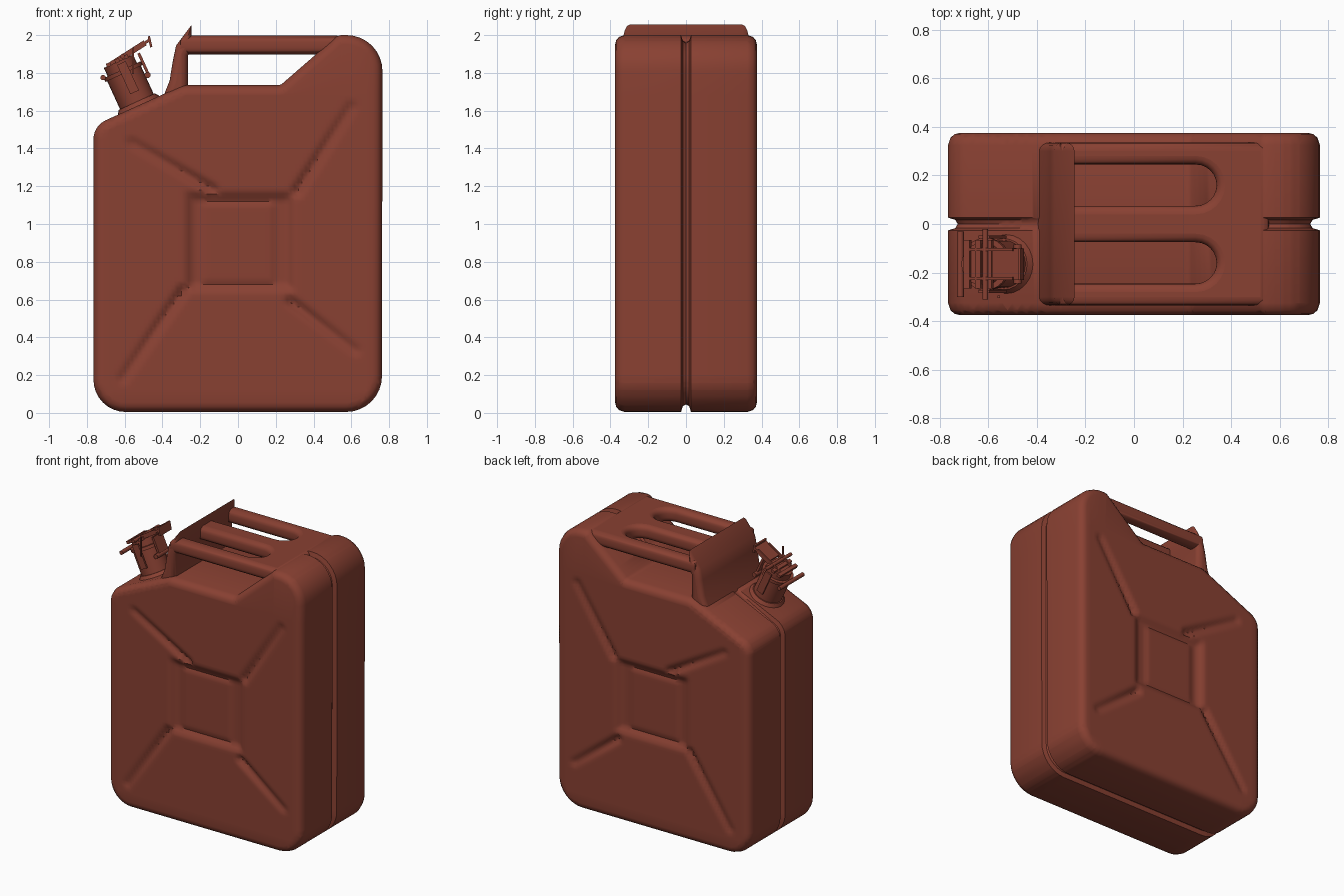
import bpy, bmesh, math
from mathutils import Matrix, Vector
from mathutils.geometry import intersect_point_line

if "Cube" in bpy.data.objects:
    bpy.data.objects.remove(bpy.data.objects["Cube"])

paint = bpy.data.materials.new("rust_red_paint")
paint.use_nodes = True
colour = (0.25, 0.052, 0.032, 1)
paint.diffuse_color = colour
for node in paint.node_tree.nodes:
    if node.type == 'BSDF_PRINCIPLED':
        node.inputs["Base Color"].default_value = colour
        node.inputs["Roughness"].default_value = 0.6


def finish(obj, angle=40):
    """Link if needed, convert to mesh, paint and smooth."""
    if obj.name not in bpy.context.scene.collection.objects:
        bpy.context.scene.collection.objects.link(obj)
    bpy.ops.object.select_all(action='DESELECT')
    obj.select_set(True)
    bpy.context.view_layer.objects.active = obj
    if obj.type == 'CURVE':
        bpy.ops.object.convert(target='MESH')
        obj = bpy.context.object
    obj.data.materials.clear()
    obj.data.materials.append(paint)
    bpy.ops.object.shade_smooth_by_angle(angle=math.radians(angle))
    return obj


def mesh_object(name, bm, angle=40):
    bmesh.ops.recalc_face_normals(bm, faces=bm.faces[:])
    mesh = bpy.data.meshes.new(name)
    bm.to_mesh(mesh)
    bm.free()
    return finish(bpy.data.objects.new(name, mesh), angle)


def rounded(corners, steps=8):
    """Closed 2D outline from (x, z, radius) corners."""
    out = []
    for i, (x, z, r) in enumerate(corners):
        p = Vector((x, z))
        a = (Vector(corners[i - 1][:2]) - p).normalized()
        b = (Vector(corners[(i + 1) % len(corners)][:2]) - p).normalized()
        if r == 0:
            out.append(p)
            continue
        half = a.angle(b) / 2
        centre = p + (a + b).normalized() * (r / math.sin(half))
        start = p + a * (r / math.tan(half)) - centre
        end = p + b * (r / math.tan(half)) - centre
        sweep = start.angle_signed(end)
        for k in range(steps + 1):
            t = -sweep * k / steps
            c, s = math.cos(t), math.sin(t)
            out.append(centre + Vector((start.x * c - start.y * s,
                                        start.x * s + start.y * c)))
    return out


def smooth(t):
    t = min(max(t, 0), 1)
    return t * t * (3 - 2 * t)


# Body: one outline lofted through the depth, with a seam groove in the middle
outline = rounded([(-0.765, 0.005, 0.17), (0.762, 0.005, 0.19), (0.765, 2.0, 0.19),
                   (0.53, 2.0, 0.06), (0.225, 1.735, 0.04), (-0.29, 1.735, 0.12),
                   (-0.765, 1.52, 0.11)])
n = len(outline)
normals = []
for i in range(n):
    d = (outline[(i + 1) % n] - outline[i - 1]).normalized()
    normals.append(Vector((-d.y, d.x)))  # inward for a counter-clockwise outline

half = [(0.375, 0.05), (0.37, 0.028), (0.355, 0.01), (0.325, 0), (0.026, 0), (0.017, 0.03)]
layers = [(-y, i) for y, i in half] + [(0, 0.04)] + half[::-1]
bm = bmesh.new()
rings = []
for y, inset in layers:
    ring = []
    for p, nrm in zip(outline, normals):
        under_handle = -0.38 < p.x < 0.5 and p.y > 1.5
        amount = 0 if abs(y) < 0.02 and under_handle else inset
        q = p + nrm * amount
        ring.append(bm.verts.new((q.x, y, q.y)))
    rings.append(ring)
for a, b in zip(rings, rings[1:]):
    for i in range(n):
        j = (i + 1) % n
        bm.faces.new((a[i], a[j], b[j], b[i]))
bm.faces.new(rings[0])
bm.faces.new(rings[-1])

# Pressed panel: subdivide the large sides, then sink the cross and centre frame
STEP = 0.02
for axis, low, high in ((Vector((1, 0, 0)), -0.68, 0.68), (Vector((0, 0, 1)), 0.12, 1.68)):
    for k in range(int((high - low) / STEP) + 1):
        bmesh.ops.bisect_plane(bm, geom=bm.verts[:] + bm.edges[:] + bm.faces[:],
                               plane_co=axis * (low + k * STEP), plane_no=axis)
creases = [((-0.56, 1.43), (-0.13, 1.18)), ((0.60, 1.62), (0.31, 1.17)),
           ((-0.61, 0.18), (-0.29, 0.65)), ((0.62, 0.33), (0.28, 0.59))]


def press_depth(x, z):
    p = Vector((x, z, 0))
    depth = 0
    for a, b in creases:
        a, b = Vector((*a, 0)), Vector((*b, 0))
        t = min(max(intersect_point_line(p, a, b)[1], 0), 1)
        dist = (p - a.lerp(b, t)).length
        depth = max(depth, (0.014 + 0.014 * t) * (1 - smooth(dist / 0.04)))
    frame = max(abs(x - 0.01) - 0.30, abs(z - 0.905) - 0.275)
    square = max(abs(x) - 0.2, abs(z - 0.9) - 0.22)
    sunk = 0.03 * smooth(-frame / 0.06) - 0.01 * smooth(-square / 0.025)
    return max(depth, sunk)


for v in bm.verts:
    if abs(v.co.y) > 0.374:
        v.co.y -= math.copysign(press_depth(v.co.x, v.co.z), v.co.y)
mesh_object("can_body", bm)


# Handles: a rounded comb of three bars joined to one upright post
def rounded_plate(name, points, extrude, bevel, matrix):
    curve = bpy.data.curves.new(name, 'CURVE')
    curve.dimensions = '2D'
    curve.fill_mode = 'BOTH'
    curve.extrude, curve.bevel_depth, curve.bevel_resolution = extrude, bevel, 3
    spline = curve.splines.new('POLY')
    spline.points.add(len(points) - 1)
    for sp, p in zip(spline.points, points):
        sp.co = (p[0], p[1], 0, 1)
    spline.use_cyclic_u = True
    obj = bpy.data.objects.new(name, curve)
    obj.matrix_world = matrix
    return finish(obj, 50)


R = 0.035
bar_start, slot_mid, slot_half = -0.27, 0.16, 0.12
comb = [(bar_start, -0.3), (0.52, -0.3), (0.52, 0.3), (bar_start, 0.3)]
for mid in (slot_mid, -slot_mid):
    comb.append((bar_start, mid + slot_half))
    for k in range(13):
        t = math.pi * (0.5 - k / 12)
        comb.append((0.255 + slot_half * math.cos(t), mid + slot_half * math.sin(t)))
    comb.append((bar_start, mid - slot_half))
rounded_plate("handle_bars", comb, 0.015, R, Matrix.Translation((0, 0, 1.948)))

post = rounded([(-0.37, 1.62, 0), (-0.305, 1.62, 0), (-0.30, 1.95, 0),
                (-0.295, 1.96, 0), (-0.325, 1.76, 0.1)], 5)
post = [(-0.38, 1.62), (-0.30, 1.62), (-0.30, 1.945), (-0.285, 1.96),
        (-0.29, 1.945), (-0.31, 1.86), (-0.325, 1.76)]
post = [(-0.38, 1.62), (-0.30, 1.62), (-0.30, 1.9), (-0.28, 1.935),
        (-0.28, 1.95), (-0.295, 1.93), (-0.31, 1.86), (-0.328, 1.75)]
rounded_plate("handle_post", post, 0.30, R, Matrix.Rotation(math.pi / 2, 4, 'X'))

# Spout: neck, locking cap and lever, all in a tilted frame on the shoulder
tilt = Matrix.Translation((-0.525, -0.165, 1.625)) @ Matrix.Rotation(math.radians(-24.5), 4, 'Y')


def cylinder(name, radius, length, at, along_y=False, top=None):
    bm = bmesh.new()
    turn = Matrix.Rotation(math.pi / 2, 4, 'X') if along_y else Matrix()
    bmesh.ops.create_cone(bm, cap_ends=True, segments=24, radius1=radius,
                          radius2=radius if top is None else top, depth=length,
                          matrix=tilt @ Matrix.Translation(at) @ turn)
    return mesh_object(name, bm)


def box(name, size, at, turn=0):
    bm = bmesh.new()
    bmesh.ops.create_cube(bm, size=1, matrix=tilt @ Matrix.Translation(at)
                          @ Matrix.Rotation(math.radians(turn), 4, 'Y')
                          @ Matrix.Diagonal((*size, 1)))
    return mesh_object(name, bm)


cylinder("spout_collar", 0.135, 0.04, (0, 0, 0.005), top=0.105)
cylinder("spout_neck", 0.098, 0.2, (0, 0, 0.1))
cylinder("spout_rim", 0.108, 0.022, (0, 0, 0.2))
cylinder("spout_cap", 0.085, 0.05, (0, 0, 0.235))
for k in range(3):
    box("cap_rib", (0.025, 0.2, 0.02), (-0.055 + 0.05 * k, 0, 0.265))
for side, label in ((1, "rear"), (-1, "front")):
    box(label + "_clamp_arm", (0.05, 0.012, 0.17), (0.01, side * 0.112, 0.16))
    box(label + "_lever_arm", (0.22, 0.012, 0.03), (0.06, side * 0.06, 0.275), -8)
cylinder("hinge_pin", 0.014, 0.27, (-0.11, 0, 0.215), True)
cylinder("latch_pin", 0.016, 0.16, (0.11, 0, 0.13), True)
cylinder("lever_pin", 0.012, 0.29, (0.03, 0, 0.275), True)
box("latch_strap", (0.015, 0.1, 0.13), (0.115, 0, 0.19))
box("lever_plate", (0.13, 0.13, 0.015), (0.13, 0, 0.285), -8)
box("lever_lip", (0.012, 0.13, 0.06), (0.195, 0, 0.285), 12)
box("safety_pin", (0.01, 0.01, 0.14), (0.07, -0.135, 0.23), 24.5)
